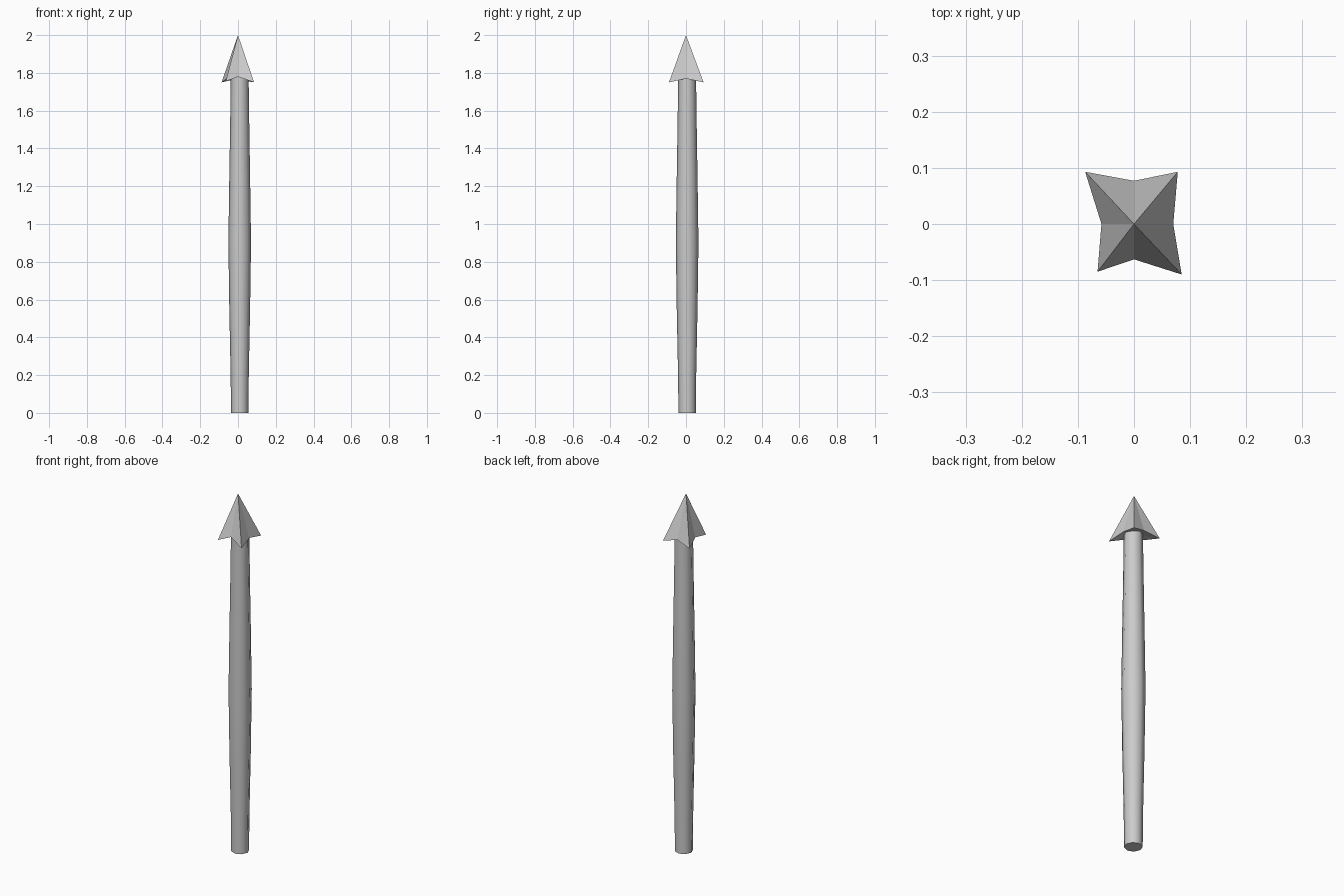
import bpy, bmesh
from math import cos, sin, tau

if "Cube" in bpy.data.objects:
    bpy.data.objects.remove(bpy.data.objects["Cube"])


def finish(bm, name):
    bmesh.ops.recalc_face_normals(bm, faces=bm.faces)
    mesh = bpy.data.meshes.new(name)
    bm.to_mesh(mesh)
    bm.free()
    obj = bpy.data.objects.new(name, mesh)
    bpy.context.collection.objects.link(obj)
    return obj


# Shaft: eight-sided, swelling towards the middle
SIDES = 8
CX, CY = 0.009, 0.006
profile = [(0.0, 0.046), (0.2, 0.048), (0.55, 0.055), (0.9, 0.06),
           (1.25, 0.055), (1.5, 0.051), (1.79, 0.047)]
bm = bmesh.new()
rings = []
for z, r in profile:
    rings.append([bm.verts.new((CX + r * cos(tau * i / SIDES),
                                CY + r * sin(tau * i / SIDES), z))
                  for i in range(SIDES)])
for low, high in zip(rings, rings[1:]):
    for i in range(SIDES):
        j = (i + 1) % SIDES
        bm.faces.new((low[i], low[j], high[j], high[i]))
bm.faces.new(rings[0])
bm.faces.new(rings[-1])
shaft = finish(bm, "shaft")
bpy.context.view_layer.objects.active = shaft
shaft.select_set(True)
bpy.ops.object.shade_smooth_by_angle(angle=1.05)

# Head: uneven four-barbed point with notches between the barbs
star = [(0.078, 0.093, 1.75), (0.0, 0.077, 1.77),
        (-0.087, 0.093, 1.75), (-0.058, 0.0, 1.77),
        (-0.065, -0.085, 1.755), (0.0, -0.063, 1.78),
        (0.085, -0.09, 1.75), (0.07, 0.0, 1.77)]
bm = bmesh.new()
tip = bm.verts.new((0, 0, 2))
base = bm.verts.new((0, 0, 1.785))
rim = [bm.verts.new(p) for p in star]
for a, b in zip(rim, rim[1:] + rim[:1]):
    bm.faces.new((a, b, tip))
    bm.faces.new((b, a, base))
finish(bm, "spear_head")
